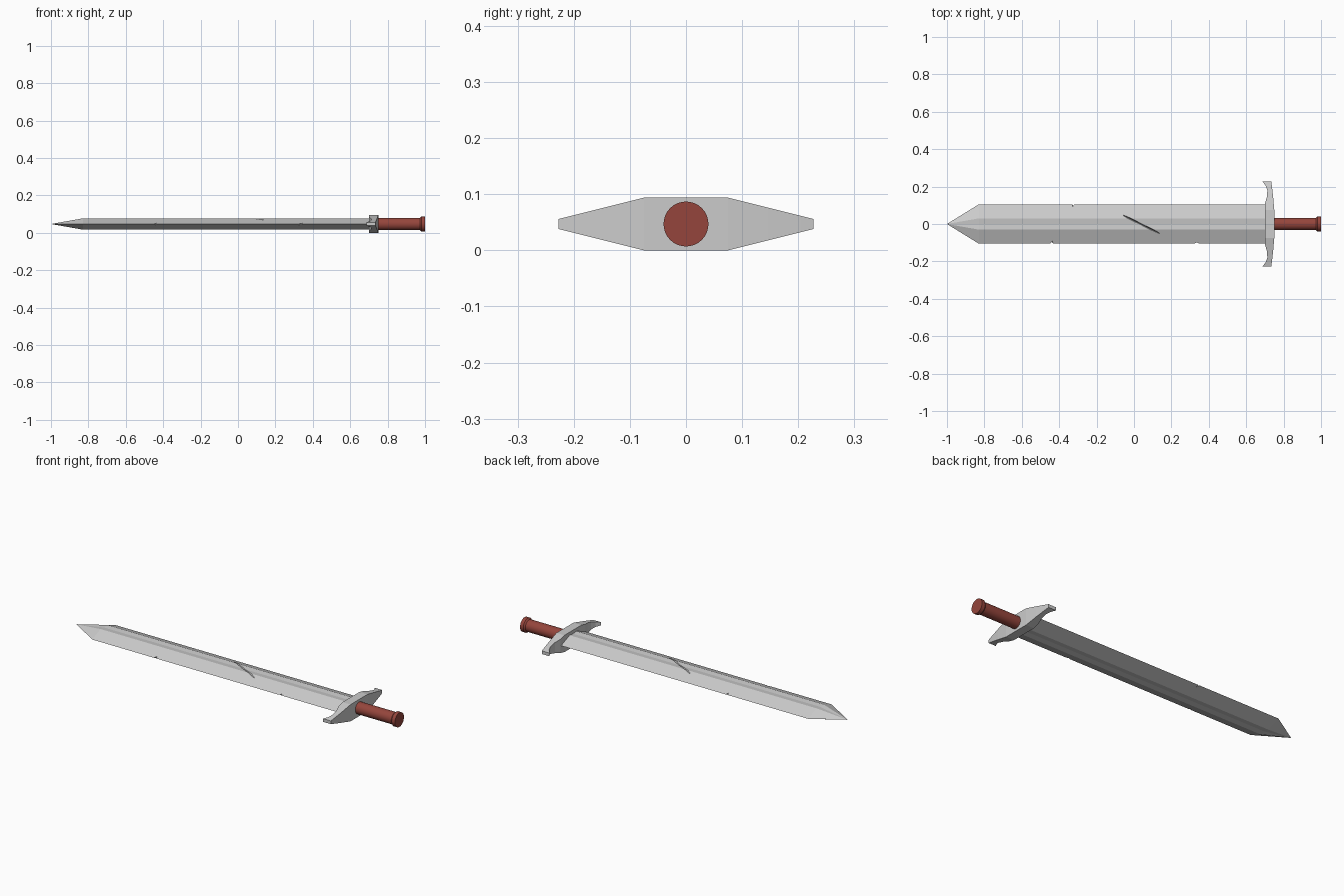
import bpy, bmesh, math
from mathutils import Matrix, Vector

if "Cube" in bpy.data.objects:
    bpy.data.objects.remove(bpy.data.objects["Cube"])

ZC = 0.047  # height of the sword's long axis


def make_object(name, bm, material=None):
    bmesh.ops.recalc_face_normals(bm, faces=bm.faces)
    me = bpy.data.meshes.new(name)
    bm.to_mesh(me)
    bm.free()
    ob = bpy.data.objects.new(name, me)
    bpy.context.collection.objects.link(ob)
    if material:
        me.materials.append(material)
    return ob


def loft(name, rings):
    """Skin a list of equal-length rings; a one-point ring makes a tip."""
    bm = bmesh.new()
    vr = [[bm.verts.new(p) for p in r] for r in rings]
    for a, b in zip(vr, vr[1:]):
        n = max(len(a), len(b))
        for i in range(n):
            j = (i + 1) % n
            if len(a) == 1:
                bm.faces.new((a[0], b[j], b[i]))
            else:
                bm.faces.new((a[i], a[j], b[j], b[i]))
    for r in (vr[0], vr[-1]):
        if len(r) > 2:
            bm.faces.new(r)
    return make_object(name, bm)


# Blade: flattened section with a shallow fuller, closing to a point
upper = [(-0.105, 0), (-0.03, 0.03), (0, 0.027), (0.03, 0.03), (0.105, 0)]
section = upper + [(y, -z) for y, z in reversed(upper[1:-1])]
blade = loft("blade", [[(-1, 0, ZC)]] +
             [[(x, y, ZC + z) for y, z in section] for x in (-0.83, 0.72)])


def cut(ob, loc, rot, length, width, depth):
    """Carve a V groove: prism along local x, with its keel at loc."""
    m = Matrix.Translation(loc) @ rot
    prof = [(0, 0), (width / 2, depth), (-width / 2, depth)]
    cutter = loft("cutter", [[m @ Vector((x, y, z)) for y, z in prof]
                             for x in (-length / 2, length / 2)])
    cutter.hide_render = True
    mod = ob.modifiers.new("nick", "BOOLEAN")
    mod.operation = "DIFFERENCE"
    mod.solver = "EXACT"
    mod.object = cutter
    bpy.context.view_layer.objects.active = ob
    bpy.ops.object.modifier_apply(modifier=mod.name)
    bpy.data.objects.remove(cutter)


# Battle damage: one long scratch on the top face, three nicks in the edges
cut(blade, (0.04, -0.002, 0.066), Matrix.Rotation(math.atan2(-0.095, 0.19), 4, "Z"),
    0.215, 0.02, 0.025)
for x, side, lean, width in ((-0.44, -1, 0.5, 0.028), (0.335, -1, 1.2, 0.02),
                             (-0.325, 1, -0.6, 0.018)):
    # local x runs through the thickness, local z points out of the edge
    out = Vector((0, side, 0))
    along = Vector((math.sin(lean), 0, math.cos(lean)))
    across = out.cross(along)
    rot = Matrix((along, across, out)).transposed().to_4x4()
    cut(blade, (x, side * 0.092, ZC), rot, 0.12, width, 0.026)

# Cross guard: sections (y, x front, x back, half height), mirrored in y
half = [(0.075, 0.70, 0.75, 0.047), (0.11, 0.70, 0.747, 0.03825),
        (0.145, 0.711, 0.744, 0.0295), (0.18, 0.713, 0.740, 0.02075),
        (0.205, 0.704, 0.737, 0.0145), (0.227, 0.687, 0.734, 0.009)]
guard_stations = [(-y, a, b, h) for y, a, b, h in reversed(half)] + half
guard = loft("cross_guard", [[(a, y, ZC - h), (b, y, ZC - h), (b, y, ZC + h), (a, y, ZC + h)]
                             for y, a, b, h in guard_stations])

# Grip with flared pommel, turned around the long axis
red = bpy.data.materials.new("grip_red")
red.diffuse_color = (0.30, 0.06, 0.045, 1)
red.use_nodes = True
red.node_tree.nodes["Principled BSDF"].inputs["Base Color"].default_value = red.diffuse_color
N = 32
profile = [(0.74, 0.033), (0.972, 0.033), (0.98, 0.04), (1.0, 0.04)]
grip = loft("grip", [[(x, r * math.cos(2 * math.pi * i / N), ZC + r * math.sin(2 * math.pi * i / N))
                      for i in range(N)] for x, r in profile])
grip.data.materials.append(red)
bpy.ops.object.select_all(action="DESELECT")
grip.select_set(True)
bpy.context.view_layer.objects.active = grip
bpy.ops.object.shade_smooth_by_angle(angle=math.radians(30))
